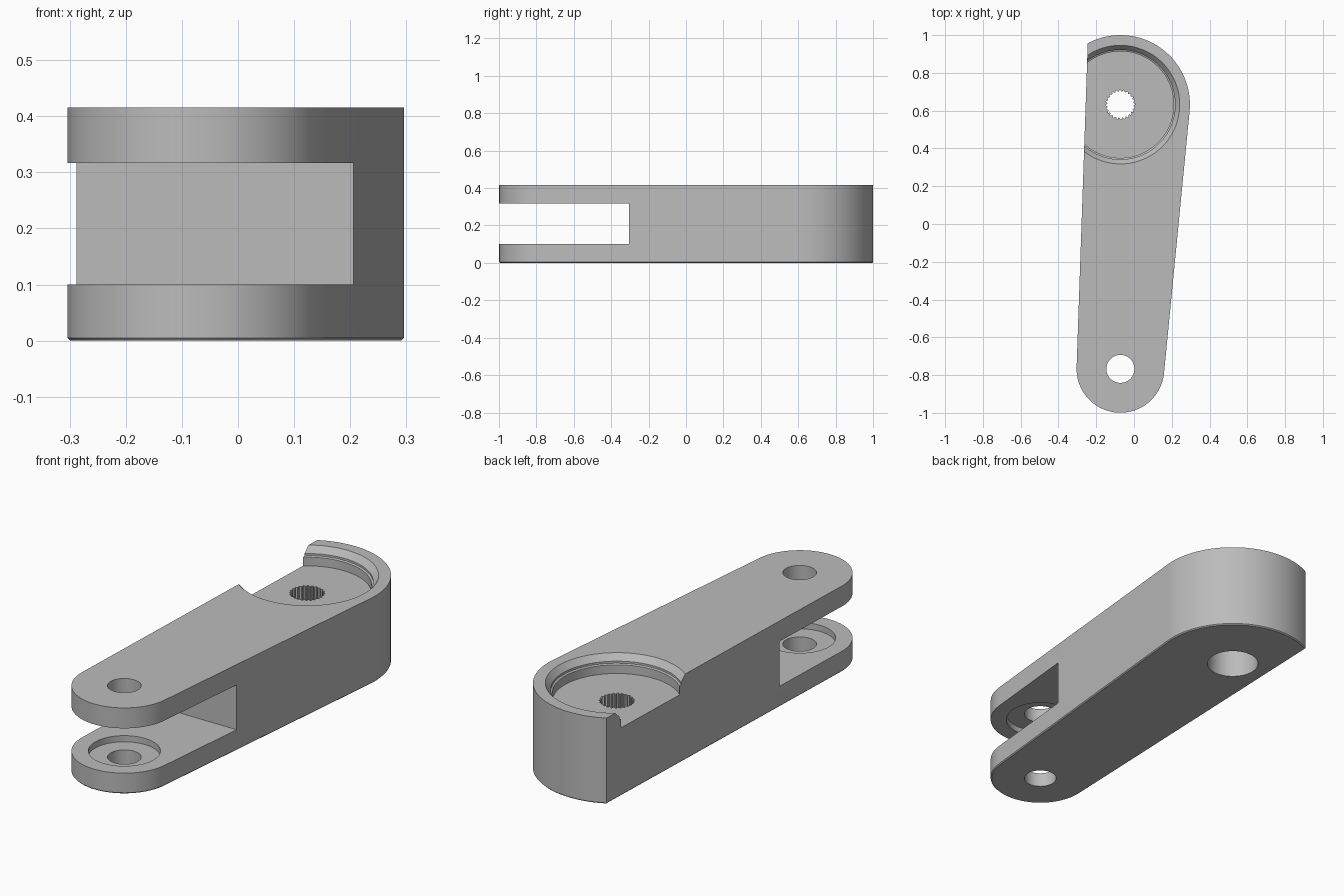
import bpy, bmesh
from math import sin, cos, pi, radians, atan2

cube = bpy.data.objects.get("Cube")
if cube:
    bpy.data.objects.remove(cube, do_unlink=True)

H = 0.416                      # body height
CX = -0.072                    # shared x of both axes
PIVOT_Y, PIVOT_R = -0.767, 0.232
HUB_Y, HUB_R = 0.632, 0.368

grey = bpy.data.materials.new("plain_grey")
grey.use_nodes = True
grey.diffuse_color = (0.5, 0.5, 0.5, 1)
grey.node_tree.nodes["Principled BSDF"].inputs["Base Color"].default_value = (0.5, 0.5, 0.5, 1)


def arc(cy, r, start, end, n):
    """Points of an arc around (CX, cy), angles in degrees."""
    steps = [radians(start + (end - start) * i / n) for i in range(n + 1)]
    return [(CX + r * cos(a), cy + r * sin(a)) for a in steps]


def make_object(name, bm):
    bmesh.ops.recalc_face_normals(bm, faces=bm.faces)
    mesh = bpy.data.meshes.new(name)
    bm.to_mesh(mesh)
    bm.free()
    mesh.materials.append(grey)
    ob = bpy.data.objects.new(name, mesh)
    bpy.context.collection.objects.link(ob)
    return ob


def prism(name, outline, z0, z1, chamfer=0):
    bm = bmesh.new()
    base = bm.faces.new([bm.verts.new((x, y, z0)) for x, y in outline])
    top = bmesh.ops.extrude_face_region(bm, geom=[base], use_keep_orig=True)["geom"]
    bmesh.ops.translate(bm, vec=(0, 0, z1 - z0),
                        verts=[g for g in top if isinstance(g, bmesh.types.BMVert)])
    if chamfer:
        bmesh.ops.bevel(bm, geom=list(base.edges), offset=chamfer, segments=1, affect='EDGES')
    return make_object(name, bm)


def lathe(name, cy, profile, n=96):
    """Closed solid of revolution from (radius, z) points, bottom to top."""
    bm = bmesh.new()
    rings = [[bm.verts.new((x, y, z)) for x, y in arc(cy, r, 0, 360, n)[:-1]]
             for r, z in profile]
    for low, high in zip(rings, rings[1:]):
        for i in range(n):
            j = (i + 1) % n
            bm.faces.new((low[i], low[j], high[j], high[i]))
    bm.faces.new(rings[0])
    bm.faces.new(rings[-1])
    return make_object(name, bm)


def cut(body, cutter):
    cutter.hide_render = True
    mod = body.modifiers.new(cutter.name, 'BOOLEAN')
    mod.operation, mod.solver, mod.object = 'DIFFERENCE', 'EXACT', cutter
    bpy.context.view_layer.objects.active = body
    bpy.ops.object.modifier_apply(modifier=mod.name)
    bpy.data.objects.remove(cutter, do_unlink=True)


# Tapered arm: big hub end trimmed by the straight left-hand wall
taper, lean = 5.6, 1.9
outline = (arc(PIVOT_Y, PIVOT_R, 180 - lean, 360 - taper, 56)
           + arc(HUB_Y, HUB_R, -taper, 118, 48))
arm = prism("lever_arm", outline, 0, H, chamfer=0.005)

# Fork slot at the front
slot = [(-1, -1.5), (1, -1.5), (1, -0.305), (-1, -0.305)]
cut(arm, prism("fork_slot", slot, 0.1, 0.317))

# Pivot hole with shallow seats on the inner faces of the fork
cut(arm, lathe("pivot_hole", PIVOT_Y, [
    (0.074, -0.1), (0.074, 0.07), (0.158, 0.07),
    (0.158, 0.347), (0.074, 0.347), (0.074, 0.6)]))

# Round hub pocket with a chamfered, stepped rim
cut(arm, lathe("hub_pocket", HUB_Y, [
    (0.282, 0.33), (0.282, 0.372), (0.29, 0.376),
    (0.29, 0.386), (0.314, H), (0.314, 0.6)]))

# Toothed shaft hole
teeth = 24
spline = []
for i in range(teeth * 4):
    r = 0.078 if i % 4 < 2 else 0.07
    a = 2 * pi * i / (teeth * 4)
    spline.append((CX + r * cos(a), HUB_Y + r * sin(a)))
cut(arm, prism("spline_hole", spline, 0.1, 0.5))

# Wider bore from below
cut(arm, lathe("hub_bore", HUB_Y, [(0.118, -0.1), (0.118, 0.22)]))

bpy.ops.object.select_all(action='DESELECT')
arm.select_set(True)
bpy.context.view_layer.objects.active = arm
bpy.ops.object.shade_smooth_by_angle(angle=radians(20))
